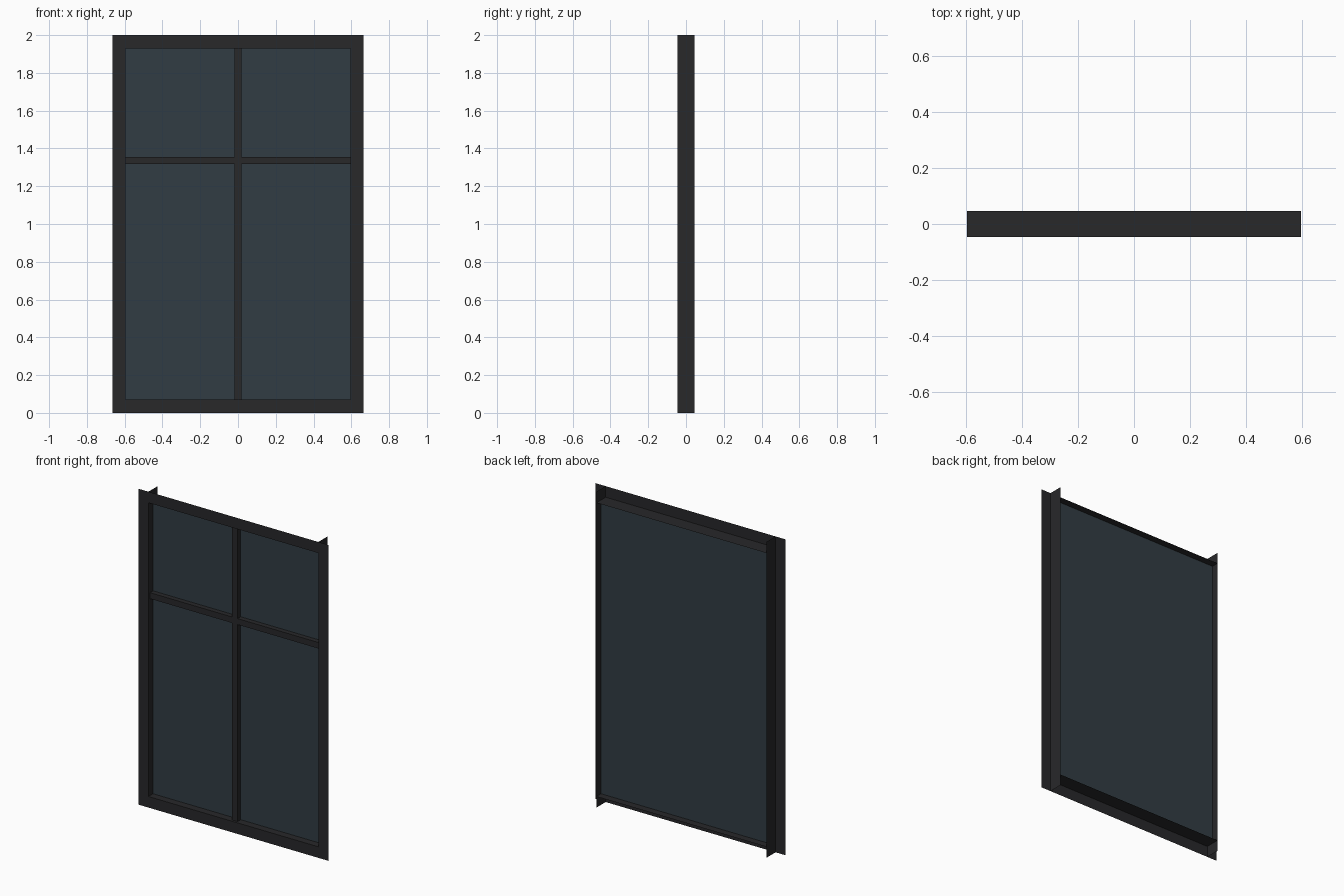
import bpy

if "Cube" in bpy.data.objects:
    bpy.data.objects.remove(bpy.data.objects["Cube"])

W, H, D = 0.665, 2.0, 0.046      # half width, height, half depth
IN, RIM = 0.595, 0.07            # half opening, flange width
BAR, BAR_Y = 0.019, -0.031       # half bar width, bar front
RAIL_Z = 1.336                   # height of the horizontal bar


def material(name, rgb):
    m = bpy.data.materials.new(name)
    m.diffuse_color = (*rgb, 1)
    m.use_nodes = True
    m.node_tree.nodes["Principled BSDF"].inputs["Base Color"].default_value = m.diffuse_color
    return m


dark = material("dark_metal", (0.021, 0.021, 0.023))
blue = material("dark_glass", (0.031, 0.045, 0.056))


def sweep(name, profile, start, end, axis, mat, mirror=False):
    """Sweep an open sheet profile along x (profile in y, z) or z (profile in x, y)."""
    verts = [(t, *p) if axis == "x" else (*p, t) for t in (start, end) for p in profile]
    n = len(profile)
    faces = [(i, i + 1, n + i + 1, n + i) for i in range(n - 1)]
    if axis == "x":
        faces = [f[::-1] for f in faces]
    mesh = bpy.data.meshes.new(name)
    mesh.from_pydata(verts, [], faces)
    mesh.materials.append(mat)
    ob = bpy.data.objects.new(name, mesh)
    bpy.context.collection.objects.link(ob)
    if mirror:
        ob.modifiers.new("Mirror", "MIRROR").use_mirror_merge = False
    return ob


# Side jambs: front flange folded back along the opening, full height
sweep("side_jambs", [(-IN, D), (-IN, -D), (-W, -D)][::-1], 0, H, "z", dark, mirror=True)

# Head and sill: the same folded sheet between the jambs
sweep("head", [(D, H - RIM), (-D, H - RIM), (-D, H)], -IN, IN, "x", dark)
sweep("sill", [(-D, 0), (-D, RIM), (D, RIM)], -IN, IN, "x", dark)

# Glazing bars: channels open towards the glass
sweep("vertical_bar", [(-BAR, 0), (-BAR, BAR_Y), (BAR, BAR_Y), (BAR, 0)],
      RIM, H - RIM, "z", dark)
sweep("horizontal_bars", [(0, RAIL_Z - BAR), (BAR_Y, RAIL_Z - BAR),
                          (BAR_Y, RAIL_Z + BAR), (0, RAIL_Z + BAR)],
      BAR, IN, "x", dark, mirror=True)

# Single glass sheet
sweep("glass_pane", [(0, RIM), (0, H - RIM)], -IN, IN, "x", blue)
